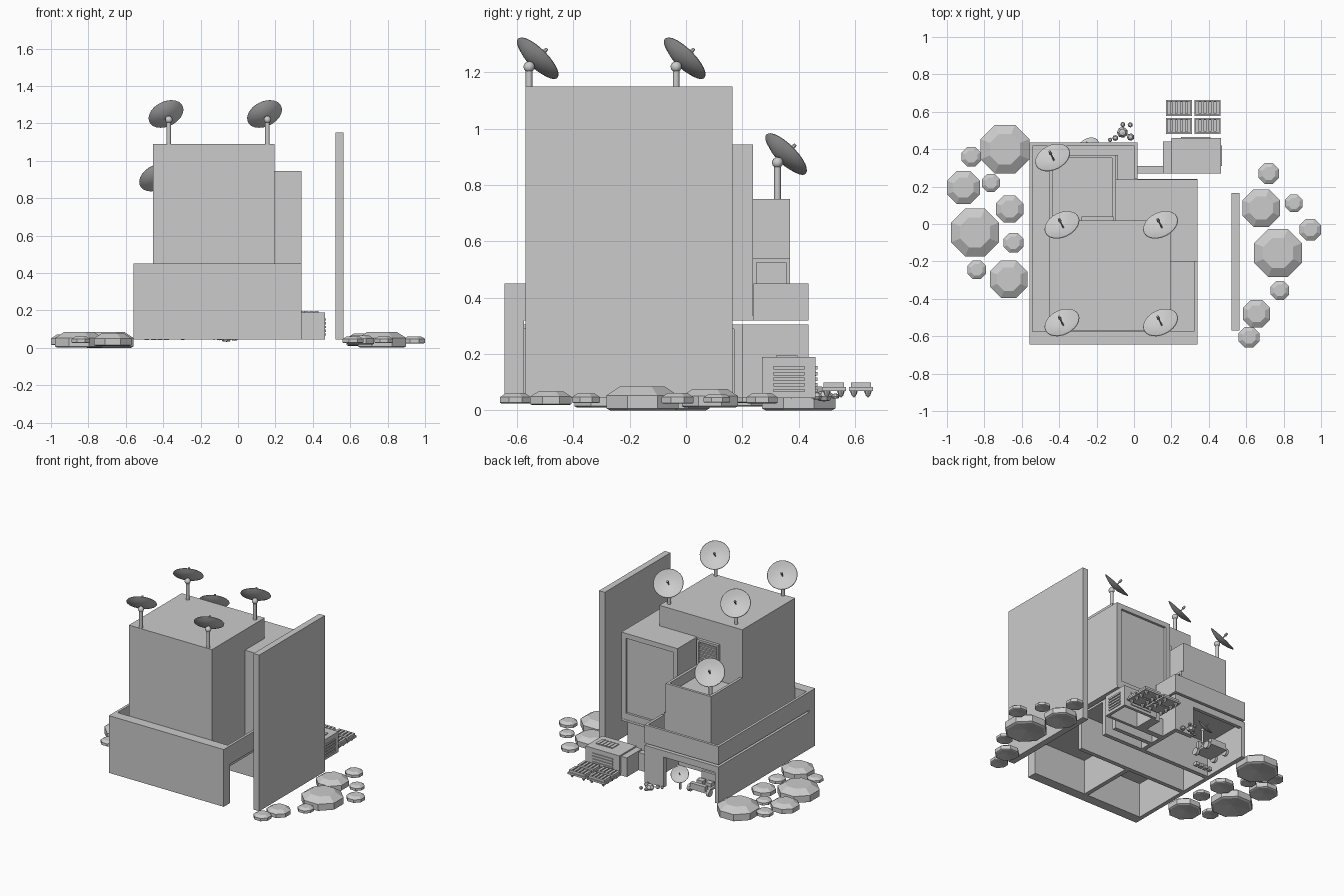
import bpy, bmesh, math
from mathutils import Vector, Matrix


def make(name, bm, loc=(0, 0, 0), smooth=False):
    bmesh.ops.recalc_face_normals(bm, faces=bm.faces)
    me = bpy.data.meshes.new(name)
    bm.to_mesh(me)
    bm.free()
    ob = bpy.data.objects.new(name, me)
    ob.location = loc
    bpy.context.collection.objects.link(ob)
    if smooth:
        bpy.context.view_layer.objects.active = ob
        ob.select_set(True)
        bpy.ops.object.shade_smooth_by_angle(angle=math.radians(35))
        ob.select_set(False)
    return ob


def add_box(bm, x0, x1, y0, y1, z0, z1):
    m = Matrix.Translation(((x0 + x1) / 2, (y0 + y1) / 2, (z0 + z1) / 2))
    bmesh.ops.create_cube(bm, size=1, matrix=m @ Matrix.Diagonal((x1 - x0, y1 - y0, z1 - z0, 1)))


def boxes(name, *dims):
    bm = bmesh.new()
    for d in dims:
        add_box(bm, *d)
    return make(name, bm)


def revolve(name, profile, n, loc, axis=(0, 0, 1), smooth=False, turn=0.0):
    """Spin (radius, height) points round an axis; radius 0 closes with a fan."""
    bm = bmesh.new()
    q = Vector(axis).normalized().to_track_quat('Z', 'Y')
    rings = []
    for r, z in profile:
        count = 1 if r == 0 else n
        rings.append([bm.verts.new(q @ Vector((r * math.cos(turn + math.tau * i / n),
                                               r * math.sin(turn + math.tau * i / n), z)))
                      for i in range(count)])
    for a, b in zip(rings, rings[1:]):
        for i in range(n):
            j = (i + 1) % n
            quad = [a[i % len(a)], a[j % len(a)], b[j % len(b)], b[i % len(b)]]
            bm.faces.new(list(dict.fromkeys(quad)))
    return make(name, bm, loc, smooth)


def dish(x, y, z, post=0.13, s=1.0):
    n = Vector((-1, 2, 2)).normalized()
    joint = Vector((x, y, z + post))
    revolve("dish_post", [(0, 0), (.012 * s, 0), (.012 * s, post), (0, post)], 12, (x, y, z), smooth=True)
    ball = [(.02 * s * math.sin(math.pi * k / 6), -.02 * s * math.cos(math.pi * k / 6)) for k in range(1, 6)]
    revolve("dish_joint", [(0, -.02 * s)] + ball + [(0, .02 * s)], 12, joint, n, True)
    bowl = [(0, -.026), (.035, -.023), (.07, -.013), (.099, 0), (.097, .003), (.068, -.009), (.034, -.019), (0, -.022)]
    c = joint + n * .045 * s
    revolve("dish_bowl", [(r * s, h * s) for r, h in bowl], 24, c, n, True)
    feed = [(0, -.022), (.004, -.022), (.004, .025), (.009, .03), (.006, .05), (0, .05)]
    revolve("dish_feed", [(r * s, h * s) for r, h in feed], 8, c, n)


# ground floor: outer walls, dividing walls, ceiling
LO, HI = .045, .305
boxes("front_wall", (-.56, .34, -.645, -.575, LO, .45))
boxes("left_wall", (-.56, -.53, -.6, .435, LO, HI))
boxes("inner_walls", (-.53, .32, -.17, -.14, LO, HI), (-.53, .32, .07, .1, LO, HI),
      (-.1, -.07, -.6, -.15, LO, HI), (.02, .32, .17, .2, LO, HI))
boxes("garage_wall", (-.01, .02, .1, .435, LO, HI), (-.13, .02, .405, .435, LO, HI),
      (-.53, -.13, .41, .435, .26, HI))
boxes("ground_ceiling", (-.53, .32, -.575, .2, .29, HI), (-.53, -.01, .2, .41, .29, HI))

# terrace slab with parapet
T = .018
boxes("terrace_slab", (-.56, .34, -.575, .24, .32, .335), (-.56, .02, .24, .435, .32, .335))
boxes("parapet", (-.56, -.56 + T, -.6, .435, .32, .45), (.34 - T, .34, -.6, -.2, .32, .45),
      (-.56, .02, .435 - T, .435, .32, .45), (.02 - T, .02, .24, .435, .32, .45))

# main tower and rear right block with framed panel
boxes("main_tower", (-.455, .195, -.57, .02, .33, 1.09))
F = .035
boxes("rear_block", (-.1, .34, -.2, .222, .32, .945))
boxes("rear_panel_frame", (-.1, -.1 + F, .22, .238, .32, .945), (.34 - F, .34, .22, .238, .32, .945),
      (-.1 + F, .34 - F, .22, .238, .91, .945), (-.1 + F, .34 - F, .22, .238, .32, .38))

# small annex tower with sunken roof and side door
boxes("annex_tower", (-.455, -.1, .02, .37, .33, .68),
      (-.455, -.437, .02, .37, .68, .75), (-.118, -.1, .02, .37, .68, .75),
      (-.437, -.118, .352, .37, .68, .75))
boxes("annex_door_frame", (-.1, -.085, .235, .25, .335, .54), (-.1, -.085, .355, .37, .335, .54),
      (-.1, -.085, .25, .355, .525, .54))

# louvred vent on the tower's back
slats = [(-.265, -.125, .02, .032, .785 + i * .026, .797 + i * .026) for i in range(6)]
boxes("tower_vent", (-.28, -.265, .02, .04, .76, .94), (-.125, -.11, .02, .04, .76, .94),
      (-.265, -.125, .02, .04, .925, .94), (-.265, -.125, .02, .04, .76, .775), *slats)

# tall screen wall on the right
boxes("screen_wall", (.52, .565, -.57, .165, .045, 1.15))

# back right shed, open underneath, with connecting wall
boxes("shed", (.2, .465, .27, .29, LO, .19), (.2, .465, .44, .46, LO, .19), (.2, .22, .29, .44, LO, .19),
      (.445, .465, .29, .44, LO, .19), (.22, .445, .29, .44, .17, .19))
boxes("shed_wall", (.02, .155, .27, .31, LO, .17), (.155, .2, .27, .44, LO, .18))
boxes("shed_roof_vent", *[(.3 + i * .027, .322 + i * .027, .32, .395, .19, .196) for i in range(5)])
boxes("shed_side_vent", *[(.25, .41, .46, .466, .065 + i * .02, .077 + i * .02) for i in range(5)],
      *[(.465, .471, .31, .42, .065 + i * .02, .077 + i * .02) for i in range(5)])

# four slatted panel units on little feet
for cx in (.24, .393):
    for cy in (.525, .621):
        boxes("panel_unit", (cx - .07, cx + .07, cy - .043, cy + .043, .07, .083),
              (cx - .063, cx + .063, cy - .036, cy - .03, .083, .1),
              (cx - .063, cx + .063, cy + .03, cy + .036, .083, .1),
              *[(cx - .063 + i * .027, cx - .045 + i * .027, cy - .03, cy + .03, .083, .1) for i in range(5)])
        for sx in (-1, 1):
            for sy in (-1, 1):
                revolve("panel_foot", [(0, 0), (.008, .008), (.014, .025), (0, .025)], 8,
                        (cx + sx * .045, cy + sy * .025, .045))

# roof dishes, annex dish and small ground dish
for px in (-.37, .157):
    for py in (-.557, -.035):
        dish(px, py, 1.09)
dish(-.42, .325, .68, .2)
dish(-.235, .4, .05, .095, .6)

# cart parked in the garage
boxes("cart_body", (-.44, -.3, .24, .4, .07, .085), (-.43, -.31, .25, .27, .085, .15),
      (-.425, -.38, .29, .33, .085, .11), (-.36, -.315, .29, .33, .085, .11),
      (-.43, -.31, .37, .4, .085, .115))
for wx in (-.445, -.295):
    for wy in (.265, .375):
        revolve("cart_wheel", [(0, -.01), (.025, -.01), (.025, .01), (0, .01)], 12, (wx, wy, .068), (1, 0, 0))
boxes("crates", *[(-.5 + i * .035, -.475 + i * .035, .15, .18, .042, .065) for i in range(4)])

# rubble outside the garage
for x, y, r in ((-.062, .49, .03), (-.018, .465, .02), (-.06, .532, .014),
                (-.02, .53, .014), (-.1, .46, .016), (-.128, .45, .012)):
    revolve("rubble", [(0, -.6 * r), (.7 * r, -.5 * r), (r, 0), (.6 * r, .6 * r), (0, .75 * r)], 7, (x, y, .05))

# eight-sided boulders on both sides: x, y, half width
for x, y, r in ((-.69, .4, .13), (-.87, .36, .052), (-.912, .195, .088), (-.765, .22, .048),
                (-.665, .08, .073), (-.85, -.045, .128), (-.645, -.1, .053), (-.84, -.245, .05),
                (-.67, -.295, .1), (.72, .27, .055), (.68, .085, .1), (.855, .11, .047),
                (.943, -.03, .057), (.77, -.155, .128), (.78, -.355, .05), (.655, -.48, .073), (.615, -.605, .055)):
    R = r / math.cos(math.pi / 8)
    revolve("boulder", [(0, -.2 * r), (.9 * R, -.33 * r), (R, -.28 * r), (R, .08 * r), (.62 * R, .33 * r), (0, .33 * r)],
            8, (x, y, .043), turn=math.pi / 8)
